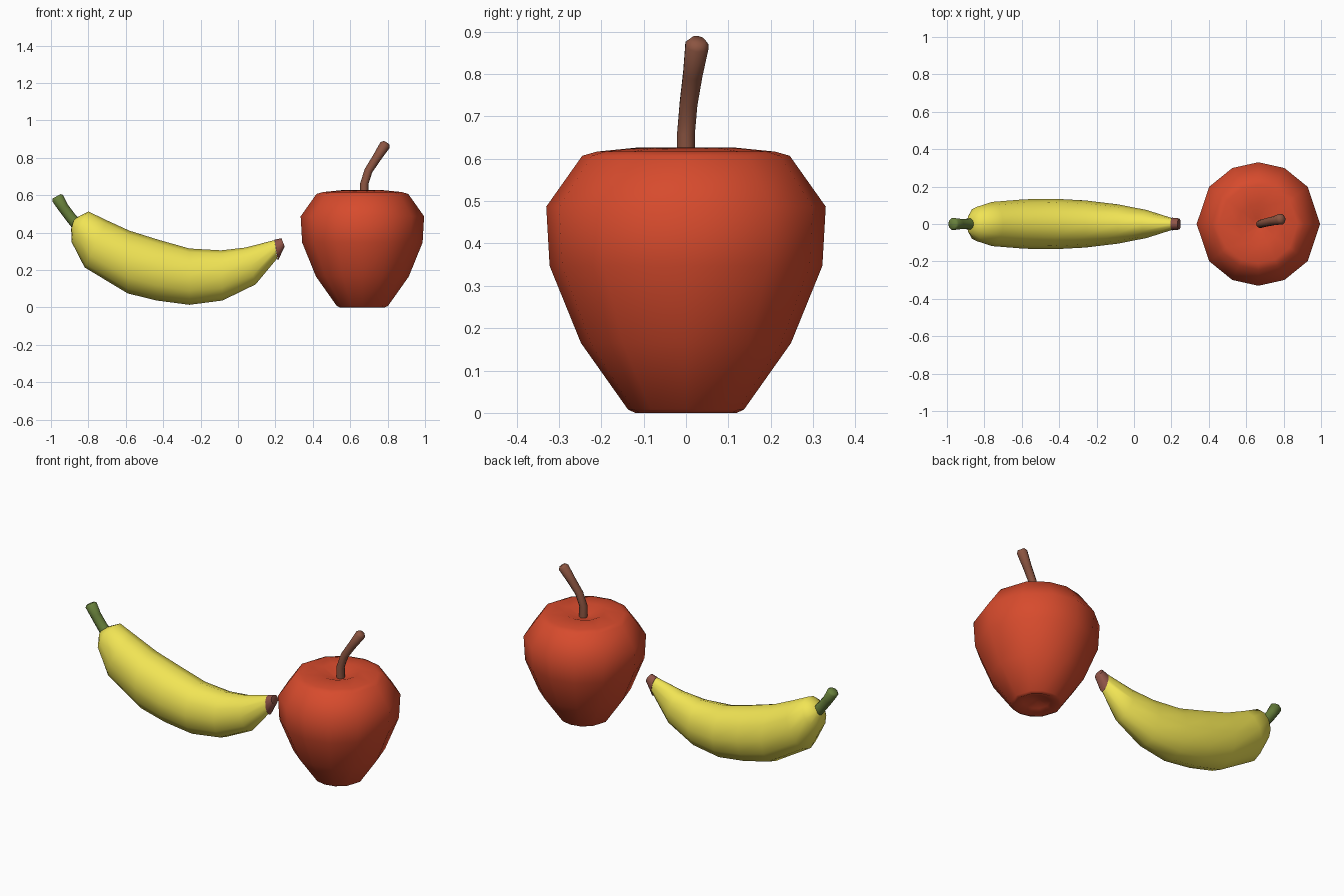
import bpy, bmesh, math
from mathutils import Vector

if "Cube" in bpy.data.objects:
    bpy.data.objects.remove(bpy.data.objects["Cube"])


def material(name, rgb):
    m = bpy.data.materials.new(name)
    m.diffuse_color = (*rgb, 1)
    m.use_nodes = True
    m.node_tree.nodes["Principled BSDF"].inputs["Base Color"].default_value = m.diffuse_color
    return m


def loft(name, rings, mat, angle=60):
    """Skin a list of equal-length rings of points and cap both ends."""
    bm = bmesh.new()
    rows = [[bm.verts.new(p) for p in ring] for ring in rings]
    n = len(rows[0])
    for a, b in zip(rows, rows[1:]):
        for i in range(n):
            j = (i + 1) % n
            bm.faces.new((a[i], a[j], b[j], b[i]))
    bm.faces.new(rows[0][::-1])
    bm.faces.new(rows[-1])
    bmesh.ops.recalc_face_normals(bm, faces=bm.faces)
    me = bpy.data.meshes.new(name)
    bm.to_mesh(me)
    bm.free()
    me.materials.append(mat)
    ob = bpy.data.objects.new(name, me)
    bpy.context.collection.objects.link(ob)
    bpy.ops.object.select_all(action='DESELECT')
    ob.select_set(True)
    bpy.context.view_layer.objects.active = ob
    bpy.ops.object.shade_smooth_by_angle(angle=math.radians(angle))
    return ob


def ellipse_ring(top, bottom, half_width, n=12):
    """Cross-section spanning two points in the xz plane, given width in y."""
    t, b = (Vector((p[0], 0, p[1])) for p in (top, bottom))
    mid, up = (t + b) / 2, (t - b) / 2
    side = Vector((0, half_width, 0))
    return [mid + up * math.cos(k) + side * math.sin(k)
            for k in (2 * math.pi * i / n for i in range(n))]


def tube_rings(path, radii, n=10):
    pts = [Vector(p) for p in path]
    rings = []
    for i, p in enumerate(pts):
        d = (pts[min(i + 1, len(pts) - 1)] - pts[max(i - 1, 0)]).normalized()
        u = d.cross(Vector((0, 1, 0))).normalized()
        v = d.cross(u)
        rings.append([p + radii[i] * (u * math.cos(k) + v * math.sin(k))
                      for k in (2 * math.pi * j / n for j in range(n))])
    return rings


red = material("apple_red", (0.68, 0.07, 0.026))
yellow = material("banana_yellow", (0.88, 0.78, 0.09))
green = material("stem_green", (0.14, 0.22, 0.045))
brown = material("stem_brown", (0.26, 0.09, 0.053))
tip_brown = material("tip_brown", (0.28, 0.09, 0.065))

# Apple body: turned profile (radius, height), twelve sides
profile = [(0.02, 0.035), (0.07, 0.02), (0.12, 0.0), (0.137, 0.008),
           (0.248, 0.165), (0.322, 0.347), (0.33, 0.487), (0.245, 0.607),
           (0.21, 0.617), (0.11, 0.627), (0.03, 0.595)]
quarter = [0, 37, 65]
angles = quarter + [90] + [180 - a for a in quarter[::-1]]
angles += [360 - a for a in angles[-2:0:-1]]
angles = [math.radians(a) for a in angles]
loft("apple_body", [[(0.665 + r * math.cos(a), r * math.sin(a), z) for a in angles]
                    for r, z in profile], red)

# Apple stem
loft("apple_stem", tube_rings(
    [(0.675, 0, 0.57), (0.675, 0, 0.66), (0.697, 0.006, 0.73),
     (0.742, 0.016, 0.80), (0.786, 0.026, 0.868), (0.794, 0.028, 0.88)],
    [0.022, 0.022, 0.022, 0.024, 0.029, 0.018]), brown)

# Banana body: top point, bottom point, half width in y
sections = [((-0.875, 0.475), (-0.892, 0.42), 0.045),
            ((-0.80, 0.513), (-0.89, 0.35), 0.09),
            ((-0.70, 0.465), (-0.82, 0.214), 0.118),
            ((-0.58, 0.41), (-0.59, 0.075), 0.132),
            ((-0.42, 0.36), (-0.435, 0.037), 0.135),
            ((-0.26, 0.315), (-0.26, 0.014), 0.126),
            ((-0.09, 0.305), (-0.083, 0.037), 0.105),
            ((0.04, 0.32), (0.094, 0.123), 0.075),
            ((0.195, 0.36), (0.21, 0.262), 0.032)]
loft("banana_body", [ellipse_ring(*s) for s in sections], yellow)

# Banana dark tip
loft("banana_tip", [ellipse_ring((0.195, 0.362), (0.213, 0.25), 0.034),
                    ellipse_ring((0.232, 0.37), (0.25, 0.325), 0.03)], tip_brown)

# Banana stem
loft("banana_stem", tube_rings(
    [(-0.85, 0, 0.43), (-0.895, 0, 0.482), (-0.935, 0, 0.535),
     (-0.965, 0, 0.585), (-0.97, 0, 0.594)],
    [0.032, 0.029, 0.029, 0.033, 0.024]), green)
